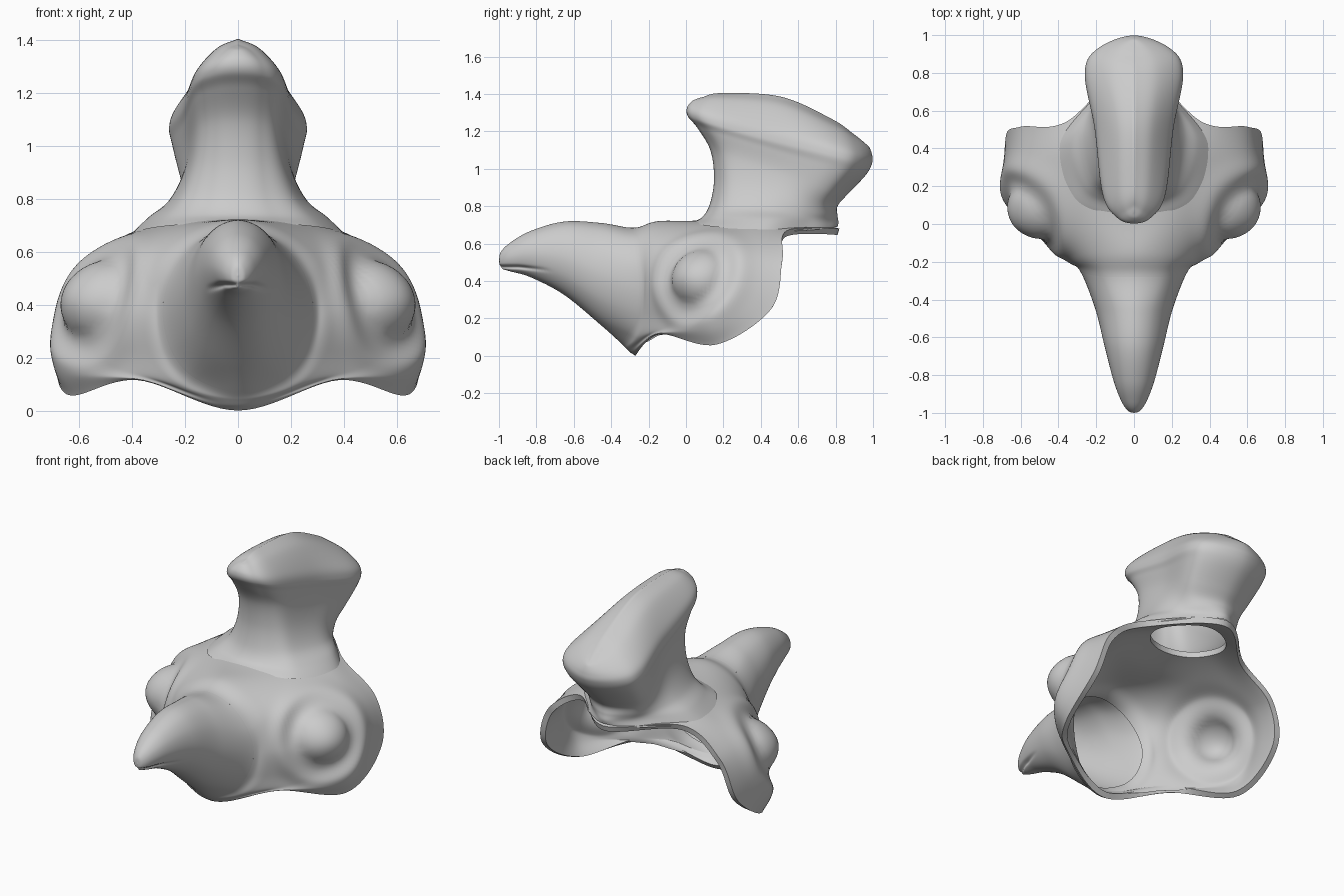
import bpy, bmesh, math
from mathutils import Vector as V

if "Cube" in bpy.data.objects:
    bpy.data.objects.remove(bpy.data.objects["Cube"])


def spline(pts, n, mirrored):
    """Smooth curve through points; ends are symmetric about x=0 or extrapolated."""
    flip = lambda p: V((-p.x, p.y, p.z))
    a = flip(pts[1]) if mirrored else 2 * pts[0] - pts[1]
    b = flip(pts[-2]) if mirrored else 2 * pts[-1] - pts[-2]
    p = [a] + list(pts) + [b]
    out = []
    for i in range(1, len(p) - 2):
        p0, p1, p2, p3 = p[i - 1:i + 3]
        for s in range(n):
            t = s / n
            out.append(0.5 * (2 * p1 + (p2 - p0) * t + (2 * p0 - 5 * p1 + 4 * p2 - p3) * t * t
                              + (3 * p1 - p0 - 3 * p2 + p3) * t ** 3))
    out.append(pts[-1].copy())
    return out


def half_surface(name, rows, n_row, n_col, shape=None, skip_first=0, skip_last=0):
    """Smooth mirrored surface through half-section rows; skipped spans only guide tangents."""
    rows = [spline([V(p) for p in r], n_col, True) for r in rows]
    cols = [spline(c, n_row, False) for c in zip(*rows)]
    cols = [c[skip_first * n_row:len(c) - skip_last * n_row] for c in cols]
    bm = bmesh.new()
    grid = []
    for col in cols:
        line = []
        for p in col:
            if shape:
                p = shape(p)
            p.x = max(p.x, 0)
            line.append(bm.verts.new(p))
        grid.append(line)
    for line in (grid[0], grid[-1]):
        for v in line:
            v.co.x = 0
    for k in range(len(grid) - 1):
        for i in range(len(grid[0]) - 1):
            bm.faces.new((grid[k][i], grid[k + 1][i], grid[k + 1][i + 1], grid[k][i + 1]))
    bmesh.ops.remove_doubles(bm, verts=bm.verts, dist=0.0002)
    me = bpy.data.meshes.new(name)
    bm.to_mesh(me)
    bm.free()
    me.shade_smooth()
    ob = bpy.data.objects.new(name, me)
    bpy.context.collection.objects.link(ob)
    m = ob.modifiers.new("mirror", 'MIRROR')
    m.merge_threshold = 0.0005
    return ob


# Eye relief: dome, moat and raised ring pressed into the cheek
EYE, AXIS = V((0.58, 0.035, 0.44)), V((0.79, -0.53, 0.3)).normalized()


def eye_relief(p):
    r = p - EYE
    if r.length > 0.5:
        return p
    d = (r - AXIS * r.dot(AXIS)).length
    g = lambda c, w: math.exp(-((d - c) / w) ** 2)
    dome = 0.055 * max(0, 1 - (d / 0.15) ** 2) ** 0.8
    return p + AXIS * (dome - 0.012 * g(0.18, 0.04) + 0.014 * g(0.27, 0.04))


# Mouth slit pressed into the beak near its tip
def mouth(p):
    fade = max(0, min(1, (-0.72 - p.y) / 0.15))
    line = 0.475 - 0.1 * max(0, p.y + 0.9)
    notch = math.exp(-((p.z - line) / 0.01) ** 2) * 0.012 * fade
    return V((max(p.x - notch, p.x * 0.4), p.y + notch * 0.5, p.z))


# Beak sections: y, top, bottom, half width from tip to base
beak_rows = []
for y, top, bot, hw in [(-1, .51, .51, 0), (-.99, .555, .47, .03), (-.94, .605, .452, .066),
                        (-.83, .668, .42, .108), (-.65, .718, .325, .155), (-.45, .71, .16, .205)]:
    mid, h = (top + bot) / 2, (top - bot) / 2
    beak_rows.append([(hw * math.sin(math.pi * k / 6), y, mid + h * math.cos(math.pi * k / 6))
                      for k in range(7)])

# Mask shell: rings from the beak opening out to the rim, each top to bottom
beak_ring = [(0, -.28, .685), (.15, -.28, .64), (.25, -.265, .52), (.285, -.25, .37),
             (.25, -.27, .22), (.16, -.31, .12), (0, -.35, .07)]
brow_ring = [(0, -.15, .72), (.18, -.15, .675), (.31, -.17, .56), (.36, -.19, .38),
             (.33, -.20, .21), (.22, -.26, .095), (0, -.32, .04)]
cheek_ring = [(0, .08, .725), (.27, .13, .695), (.48, .08, .59), (.595, .015, .40),
              (.52, -.04, .20), (.30, -.20, .11), (0, -.30, .02)]
outer_ring = [(0, .48, .77), (.31, .38, .71), (.58, .28, .565), (.68, .23, .37),
              (.66, .10, .15), (.36, -.165, .115), (0, -.285, .01)]
rim = [(0, .82, .68), (.36, .54, .67), (.60, .515, .51), (.68, .455, .25),
       (.645, .16, .06), (.38, -.14, .115), (0, -.27, 0)]
mask = half_surface("mask_shell", [beak_rows[-1], beak_ring, brow_ring, cheek_ring,
                                   outer_ring, rim], 14, 12, eye_relief, skip_first=1)
sol = mask.modifiers.new("thickness", 'SOLIDIFY')
sol.thickness, sol.offset = 0.035, -1

half_surface("beak", beak_rows + [beak_ring, brow_ring], 10, 14, mouth, skip_last=1)

# Opening through the shell into the hollow crest
bpy.ops.mesh.primitive_cylinder_add(vertices=48, radius=1, depth=1, location=(0, .48, .8))
cutter = bpy.context.object
cutter.name = "crest_opening_cutter"
cutter.scale = (.22, .21, .6)
cutter.hide_render = True
cut = mask.modifiers.new("crest_opening", 'BOOLEAN')
cut.operation, cut.object, cut.solver = 'DIFFERENCE', cutter, 'EXACT'

# Bake the shell so its thickness edges stay crisp and the outside flows into the beak
bpy.ops.object.select_all(action='DESELECT')
mask.select_set(True)
bpy.context.view_layer.objects.active = mask
for name in [m.name for m in mask.modifiers]:
    bpy.ops.object.modifier_apply(modifier=name)
bpy.ops.object.shade_smooth_by_angle(angle=math.radians(55))
bpy.data.objects.remove(cutter)

# Crest: front y/z, back y/z, half width, arch, blend to the flared foot outline
U = [0, .03, .15, .5, .8, .93, 1]
W_TOP = [0, .35, .64, .80, 1, .75, 0]
W_FOOT = [0, .38, .8, 1, .58, .3, 0]
crest_rows = []
for yf, zf, yb, zb, hw, arch, foot in [
        (.03, .712, .81, .69, .40, -.035, 1), (.09, .745, .815, .715, .335, 0, 1),
        (.13, .82, .81, .75, .28, 0, .75), (.15, .95, .81, .80, .245, 0, .4),
        (.13, 1.10, .86, .86, .235, 0, .1), (.06, 1.22, .96, .965, .25, -.01, 0),
        (.01, 1.28, .995, 1.03, .26, -.01, 0), (.005, 1.325, .995, 1.075, .23, .02, 0),
        (.03, 1.36, .98, 1.115, .12, .095, 0), (.06, 1.375, .96, 1.135, 0, .13, 0)]:
    crest_rows.append([(hw * (a + (b - a) * foot), yf + (yb - yf) * u,
                        zf + (zb - zf) * u + arch * 4 * u * (1 - u))
                       for u, a, b in zip(U, W_TOP, W_FOOT)])
half_surface("crest", crest_rows, 8, 10)
